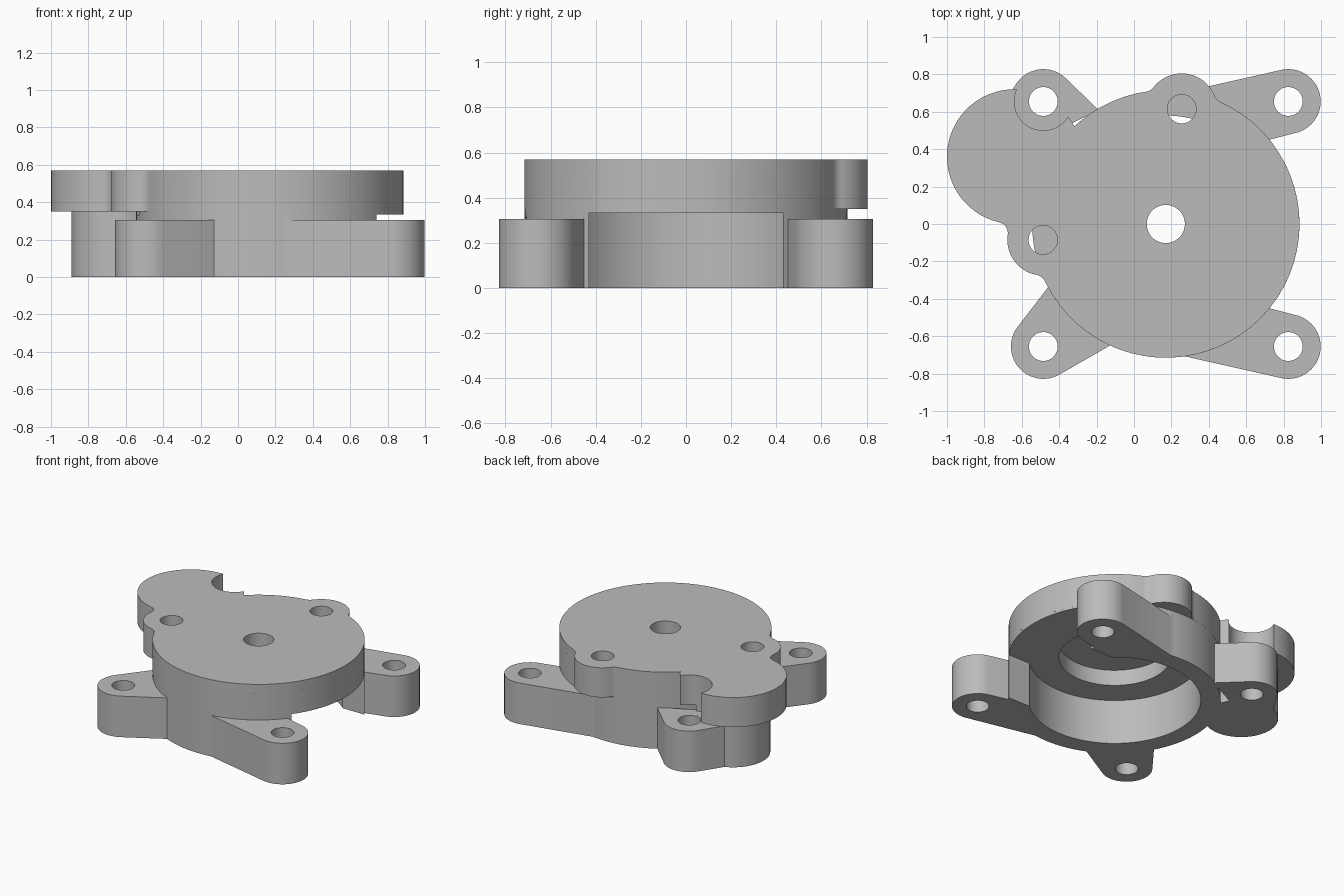
import bpy, bmesh, math
from mathutils import Vector
from mathutils.geometry import convex_hull_2d

if "Cube" in bpy.data.objects:
    bpy.data.objects.remove(bpy.data.objects["Cube"])

grey = bpy.data.materials.new("plain_grey")
grey.use_nodes = True
colour = (0.5, 0.5, 0.5, 1)
grey.diffuse_color = colour
grey.node_tree.nodes["Principled BSDF"].inputs["Base Color"].default_value = colour


def circle(c, r, n=64):
    return [Vector((c[0] + r * math.cos(math.tau * i / n),
                    c[1] + r * math.sin(math.tau * i / n))) for i in range(n)]


def prism(name, outline, z0, z1):
    bm = bmesh.new()
    face = bm.faces.new([bm.verts.new((p[0], p[1], z0)) for p in outline])
    top = bmesh.ops.extrude_face_region(bm, geom=[face])["geom"]
    bmesh.ops.translate(bm, vec=(0, 0, z1 - z0),
                        verts=[v for v in top if isinstance(v, bmesh.types.BMVert)])
    bmesh.ops.recalc_face_normals(bm, faces=bm.faces)
    mesh = bpy.data.meshes.new(name)
    bm.to_mesh(mesh)
    bm.free()
    mesh.materials.append(grey)
    obj = bpy.data.objects.new(name, mesh)
    bpy.context.collection.objects.link(obj)
    return obj


def combine(target, tool, operation):
    mod = target.modifiers.new(operation.lower(), "BOOLEAN")
    mod.operation, mod.object, mod.solver = operation, tool, "EXACT"
    bpy.context.view_layer.objects.active = target
    bpy.ops.object.modifier_apply(modifier=mod.name)
    bpy.data.objects.remove(tool)


def meet(a, ra, b, rb):
    """Crossing point of two circles on the right-hand side of a to b."""
    d = b - a
    along = (ra * ra - rb * rb + d.length_squared) / (2 * d.length)
    across = math.sqrt(max(ra * ra - along * along, 0))
    u = d.normalized()
    return a + u * along + Vector((u.y, -u.x)) * across


def arc(c, r, start, end, ccw, n):
    a0 = math.atan2(start.y - c.y, start.x - c.x)
    a1 = math.atan2(end.y - c.y, end.x - c.x)
    sweep = (a1 - a0) % math.tau if ccw else -((a0 - a1) % math.tau)
    return [Vector((c.x + r * math.cos(a0 + sweep * i / n),
                    c.y + r * math.sin(a0 + sweep * i / n))) for i in range(n)]


# Main dimensions
disc, disc_r = Vector((0.17, 0)), 0.715
lobe, lobe_r = Vector((-0.64, 0.36)), 0.36
back_lug, side_lug, lug_r = Vector((0.255, 0.615)), Vector((-0.487, -0.085)), 0.19
base_top, cover_low, cover_top = 0.305, 0.35, 0.57

# Cover outline: round lobes chained counter-clockwise, joined by fillets
chain = [(disc, disc_r), (back_lug, lug_r), (disc, disc_r), (lobe, lobe_r), (side_lug, lug_r)]
fillets = [0.07, 0.07, 0, 0.06, 0.07]
joints = []
for i, (c, r) in enumerate(chain):
    c2, r2 = chain[(i + 1) % len(chain)]
    f = fillets[i]
    p = meet(c, r + f, c2, r2 + f)
    joints.append((p + (c - p).normalized() * f, p, f, p + (c2 - p).normalized() * f))
outline = []
for i, (c, r) in enumerate(chain):
    leave, p, f, arrive = joints[i]
    outline += arc(c, r, joints[i - 1][3], leave, True, 40)
    if f:
        outline += arc(p, f, leave, arrive, False, 8)
    else:
        outline.append(leave)
body = prism("housing", outline, cover_low, cover_top)

# Base drum and the post below the lobe
combine(body, prism("base_drum", circle(disc, disc_r - 0.0005, 128), 0, 0.5), "UNION")
combine(body, prism("lobe_post", circle(lobe, 0.25), 0, cover_low + 0.02), "UNION")

# Mounting arms: a rounded end and two feet on the drum
arms = [((0.825, -0.655), (0.26, -0.705), (0.72, -0.45)),
        ((0.825, 0.655), (0.26, 0.705), (0.72, 0.45)),
        ((-0.485, -0.655), (-0.43, -0.3), (-0.12, -0.645)),
        ((-0.485, 0.655), (-0.74, 0.58), (-0.19, 0.61))]
for end, *feet in arms:
    points = circle(end, 0.173) + [Vector(f) for f in feet]
    hull = [points[i] for i in convex_hull_2d(points)]
    combine(body, prism("mounting_arm", hull, 0, base_top), "UNION")

# Cavity, stepped recess, shaft hole and side opening
side = [(disc.x, -0.43), (1.2, -0.43), (1.2, 0.43), (disc.x, 0.43)]
cuts = [(circle(disc, 0.58, 128), -0.1, 0.333),
        (side, -0.12, 0.333),
        (circle(disc, 0.375, 96), 0.2, 0.45),
        (circle(disc, 0.102), 0.4, 0.7),
        (circle(arms[3][0], 0.155), base_top + 0.001, 0.7)]
# Screw holes in arms and lugs
cuts += [(circle(arm[0], 0.077, 48), -0.1, 0.7) for arm in arms]
cuts += [(circle(lug, 0.077, 48), 0.328, 0.7) for lug in (back_lug, side_lug)]
for shape, z0, z1 in cuts:
    combine(body, prism("cutter", shape, z0, z1), "DIFFERENCE")

bpy.ops.object.select_all(action="DESELECT")
body.select_set(True)
bpy.context.view_layer.objects.active = body
bpy.ops.object.shade_smooth_by_angle(angle=math.radians(30))
